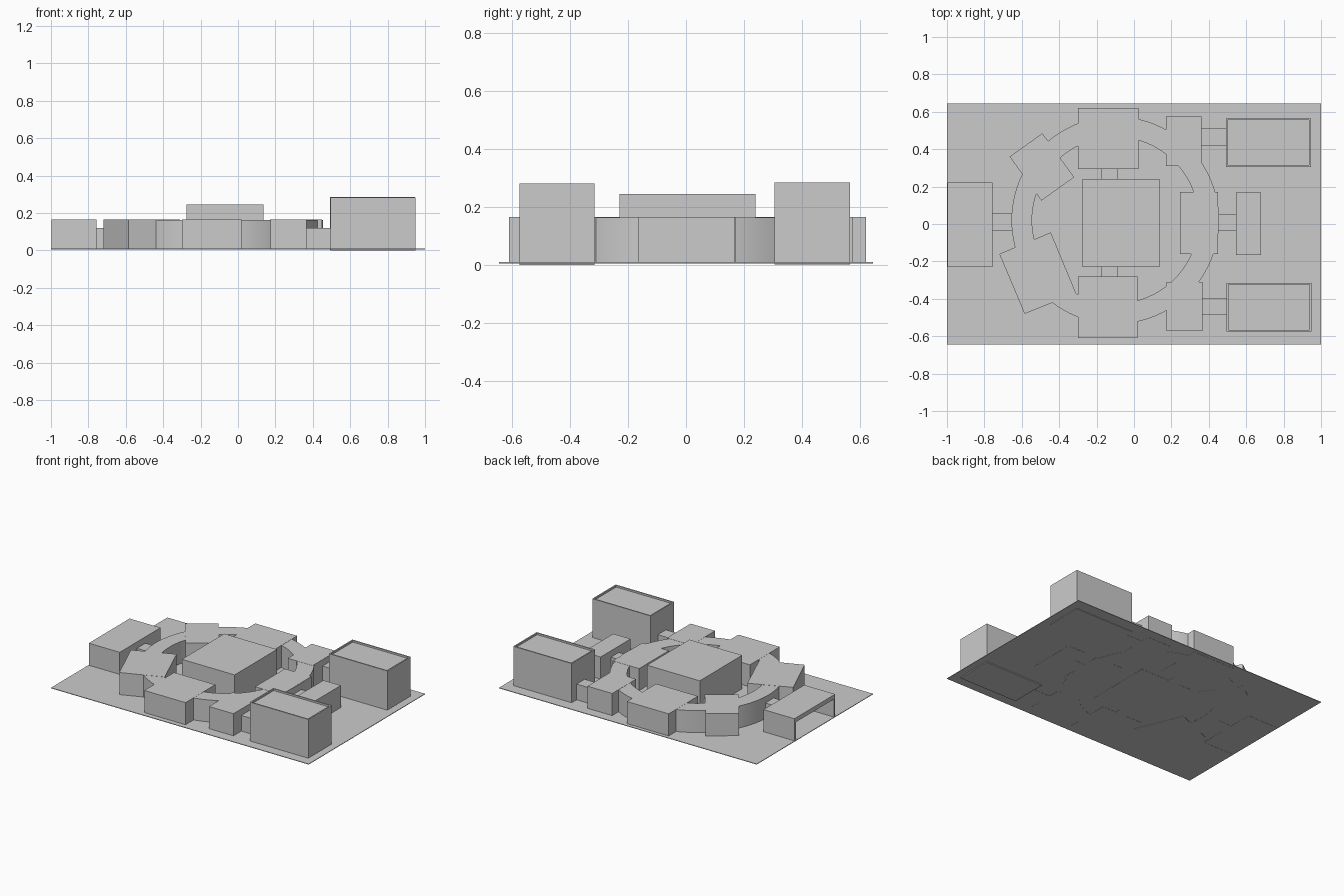
import bpy, bmesh
from math import cos, sin, tau

if "Cube" in bpy.data.objects:
    bpy.data.objects.remove(bpy.data.objects["Cube"])

BASE, LOW, LINK = 0.005, 0.165, 0.12


def finish(name, bm):
    bmesh.ops.recalc_face_normals(bm, faces=bm.faces)
    me = bpy.data.meshes.new(name)
    bm.to_mesh(me)
    bm.free()
    ob = bpy.data.objects.new(name, me)
    bpy.context.collection.objects.link(ob)
    return ob


def prism(name, pts, z0, z1, recess=None):
    """Extrude a footprint; recess=(rim, depth) sinks the roof inside a parapet."""
    bm = bmesh.new()
    low = [bm.verts.new((x, y, z0)) for x, y in pts]
    top = [bm.verts.new((x, y, z1)) for x, y in pts]
    n = len(pts)
    bm.faces.new(low)
    roof = bm.faces.new(top)
    for i in range(n):
        j = (i + 1) % n
        bm.faces.new((low[i], low[j], top[j], top[i]))
    bm.normal_update()
    if recess:
        bmesh.ops.recalc_face_normals(bm, faces=bm.faces)
        bmesh.ops.inset_region(bm, faces=[roof], thickness=recess[0])
        inner = bmesh.ops.extrude_discrete_faces(bm, faces=[roof])["faces"]
        bmesh.ops.translate(bm, verts=inner[0].verts, vec=(0, 0, -recess[1]))
    return finish(name, bm)


def box(name, x0, x1, y0, y1, z1, z0=BASE, recess=None):
    return prism(name, [(x0, y0), (x1, y0), (x1, y1), (x0, y1)], z0, z1, recess)


# ground plate
box("ground_plate", -1, 1, -0.645, 0.645, 0.01, 0.006)

# circular corridor
bm = bmesh.new()
N = 96
rows = []
for i in range(N):
    c, s = cos(tau * i / N), sin(tau * i / N)
    rows.append([bm.verts.new((-0.1 + r * c, 0.02 + r * s, z)) for r, z in
                 ((0.445, BASE), (0.555, BASE), (0.555, LOW - 0.001), (0.445, LOW - 0.001))])
for i in range(N):
    a, b = rows[i], rows[(i + 1) % N]
    for k in range(4):
        m = (k + 1) % 4
        bm.faces.new((a[k], b[k], b[m], a[m]))
ring = finish("ring_corridor", bm)
bpy.context.view_layer.objects.active = ring
ring.select_set(True)
bpy.ops.object.shade_smooth_by_angle()

# central hall
box("central_hall", -0.275, 0.135, -0.23, 0.24, 0.245)

# blocks straddling the ring
box("north_block", -0.3, 0.025, 0.295, 0.62, LOW)
box("south_block", -0.3, 0.02, -0.61, -0.28, LOW)
box("northeast_block", 0.17, 0.362, 0.31, 0.575, LOW)
box("southeast_block", 0.175, 0.365, -0.572, -0.31, LOW)
box("east_block", 0.245, 0.45, -0.16, 0.17, LOW)
prism("northwest_block", [(-0.665, 0.36), (-0.495, 0.125), (-0.32, 0.25), (-0.49, 0.485)], BASE, LOW)
prism("southwest_block", [(-0.72, -0.16), (-0.585, -0.48), (-0.31, -0.37), (-0.445, -0.045)], BASE, LOW)

# outlying buildings, the tall pair with parapets
box("east_annex", 0.545, 0.68, -0.165, 0.168, LOW)
box("northeast_tower", 0.492, 0.945, 0.305, 0.565, 0.285, 0.002, (0.013, 0.012))
box("southeast_tower", 0.495, 0.948, -0.575, -0.315, 0.282, 0.0, (0.013, 0.012))

# west building: hollow with an open outer side
x0, x1, y0, y1, t = -0.997, -0.757, -0.23, 0.222, 0.015
box("west_roof", x0, x1, y0, y1, LOW, LOW - 0.03)
box("west_back_wall", x1 - t, x1, y0 + t, y1 - t, LOW - 0.03)
box("west_side_wall_south", x0, x1, y0, y0 + t, LOW - 0.03)
box("west_side_wall_north", x0, x1, y1 - t, y1, LOW - 0.03)

# connecting passages
for name, x0, x1, y0, y1 in (
        ("passage_north", -0.177, -0.085, 0.24, 0.295),
        ("passage_south", -0.177, -0.085, -0.28, -0.23),
        ("passage_east", 0.45, 0.545, -0.035, 0.053),
        ("passage_west", -0.757, -0.645, -0.038, 0.055),
        ("passage_northeast", 0.362, 0.492, 0.42, 0.51),
        ("passage_southeast", 0.365, 0.495, -0.485, -0.395)):
    box(name, x0, x1, y0, y1, LINK)
